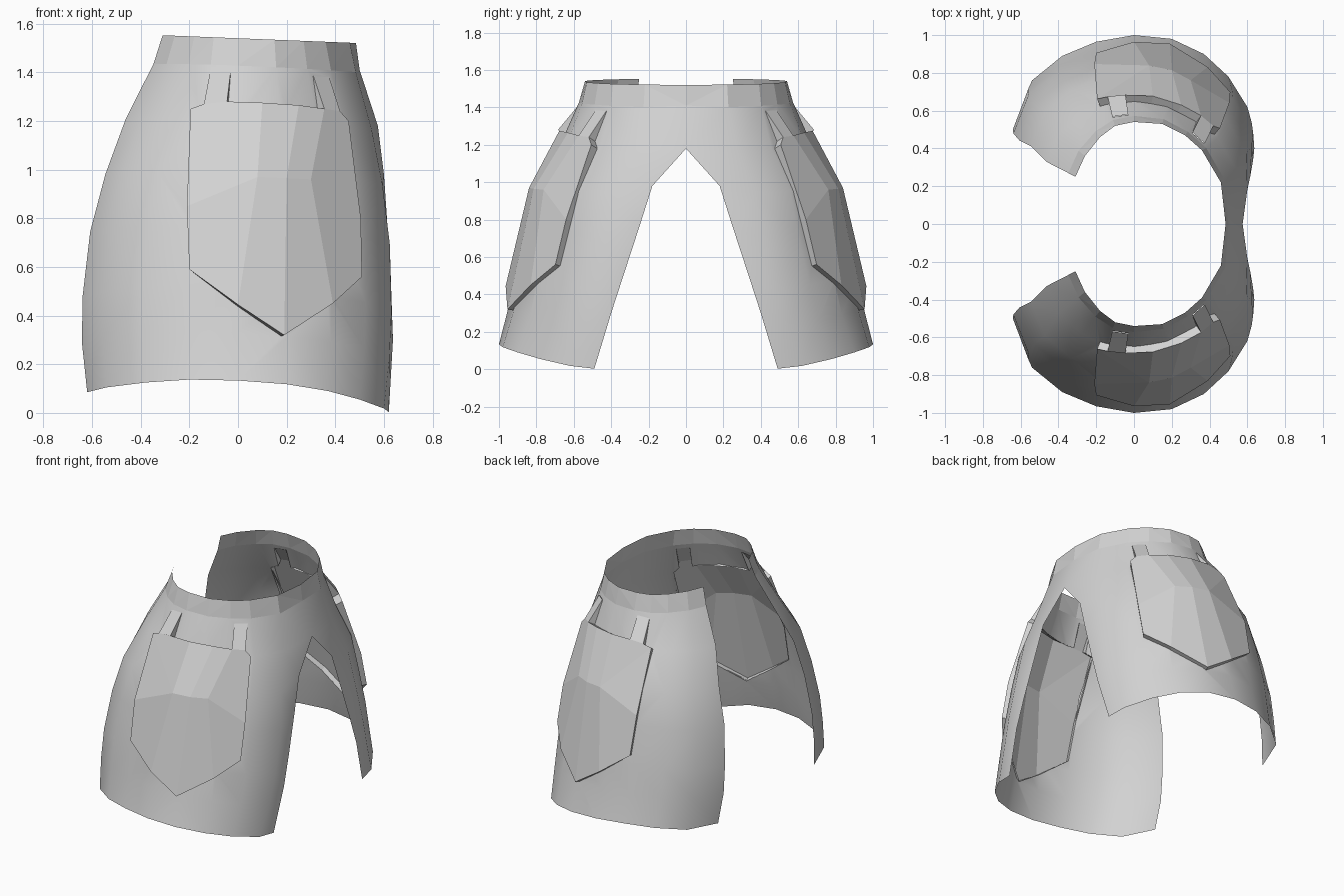
import bpy, bmesh, math
from mathutils import Vector
from mathutils.bvhtree import BVHTree

if "Cube" in bpy.data.objects:
    bpy.data.objects.remove(bpy.data.objects["Cube"])

grey = bpy.data.materials.new("light_grey")
grey.diffuse_color = (0.65, 0.65, 0.65, 1)
grey.use_nodes = True
grey.node_tree.nodes["Principled BSDF"].inputs["Base Color"].default_value = grey.diffuse_color

# Plan curves of one half: waist (x, depth), hem (x, depth, z)
WAIST = [(-.31, .25), (-.26, .36), (-.18, .46), (-.1, .52), (0, .54),
         (.15, .53), (.27, .47), (.36, .39), (.46, .22), (.485, 0)]
HEM = [(-.62, .53, .085), (-.54, .76, .105), (-.38, .89, .125), (-.2, .965, .137),
       (0, 1, .133), (.2, .98, .118), (.37, .9, .09), (.5, .78, .055),
       (.6, .62, .018), (.62, .49, .003)]
# Per row: height fraction, sideways flare, forward flare
ROWS = [(0, 0, 0), (.08, .12, .07), (.235, .49, .28), (.39, .76, .58),
        (.55, .96, .69), (.73, 1.06, .82), (.86, 1.07, .89), (1, 1, 1)]
# Rear column follows the centre line, then the slit
SLIT = [(.485, 0, 1.52), (.5, 0, 1.41), (.575, 0, 1.18), (.6, -.18, .98),
        (.615, -.25, .76), (.63, -.335, .5), (.637, -.4, .3), (.62, -.49, .003)]
LAST = len(ROWS) - 1


def grid_point(k, j):
    if j == len(WAIST) - 1:
        return Vector(SLIT[k])
    (wx, wy), (hx, hy, hz) = WAIST[j], HEM[j]
    t, fx, fy = ROWS[k]
    bulge = .16 * math.sin(math.pi * t) * max(0, (j - 4) / 3)
    wz = 1.54 - .04 * wx
    return Vector((wx + (hx - wx) * (fx + bulge),
                   -(wy + (hy - wy) * (fy - bulge)),
                   wz + (hz - wz) * t))


def shell(k0, k1):
    """Sheet between two rows of the half shell."""
    bm = bmesh.new()
    n = len(WAIST)
    v = [[bm.verts.new(grid_point(k, j)) for j in range(n)] for k in range(k0, k1 + 1)]
    for k in range(k1 - k0):
        for j in range(n - 1):
            bm.faces.new((v[k][j], v[k + 1][j], v[k + 1][j + 1], v[k][j + 1]))
    bmesh.ops.triangulate(bm, faces=bm.faces[:])
    return bm


def finish(bm, name, smooth):
    """Make an object mirrored front to back."""
    me = bpy.data.meshes.new(name)
    bm.to_mesh(me)
    bm.free()
    me.materials.append(grey)
    ob = bpy.data.objects.new(name, me)
    bpy.context.collection.objects.link(ob)
    if smooth:
        bpy.ops.object.select_all(action='DESELECT')
        ob.select_set(True)
        bpy.context.view_layer.objects.active = ob
        bpy.ops.object.shade_smooth_by_angle(angle=math.radians(40))
    mod = ob.modifiers.new("mirror", 'MIRROR')
    mod.use_axis = (False, True, False)
    return ob


# Pocket outline (x, z), clockwise, then three inner ridge points
OUTLINE = [(-.195, 1.25), (-.14, 1.27), (-.045, 1.28), (.1, 1.275), (.25, 1.265),
           (.355, 1.25), (.42, 1.24), (.455, 1.2), (.505, .8), (.51, .56),
           (.39, .45), (.19, .32), (0, .445), (-.2, .59), (-.21, .85)]
RIDGE = [(.08, .97), (.2, .965), (.3, .96)]
PANEL_FACES = [(0, 1, 2, 3, 15), (0, 15, 14), (14, 15, 12, 13), (15, 16, 11, 12),
               (16, 17, 10, 11), (17, 8, 9, 10), (17, 5, 6, 7, 8),
               (3, 4, 16, 15), (4, 5, 17, 16)]
# Straps from the pocket up to the waistband
STRAPS = [[OUTLINE[1], (-.115, 1.4), (-.03, 1.405), OUTLINE[2]],
          [OUTLINE[5], (.31, 1.385), (.375, 1.38), OUTLINE[6]]]

full = shell(0, LAST)
tree = BVHTree.FromBMesh(full)
full.free()


def lift_vector(p):
    """Outward push at a point, square to the flaring hip."""
    height = .003 if p[1] > 1.3 else .032 + .018 * (p[1] - .3)
    return Vector((1.3 * p[0], -.65, .1 + .35 * (p[1] - .3))).normalized() * height


def base_xz(p):
    d = lift_vector(p)
    return (p[0] - d.x, p[1] - d.z)


def base(p):
    x, z = base_xz(p)
    return tree.ray_cast(Vector((x, -5, z)), Vector((0, 1, 0)))[0]


def raised(p):
    return base(p) + lift_vector(p)


def side(a, b, p):
    return (b[0] - a[0]) * (p[1] - a[1]) - (b[1] - a[1]) * (p[0] - a[0])


def cut_hole(bm, poly):
    """Slice the sheet along a convex outline and remove the inside."""
    xs, zs = [p[0] for p in poly], [p[1] for p in poly]
    edges = list(zip(poly, poly[1:] + poly[:1]))
    for a, b in edges:
        faces = [f for f in bm.faces
                 if max(v.co.x for v in f.verts) > min(xs)
                 and min(v.co.x for v in f.verts) < max(xs)
                 and max(v.co.z for v in f.verts) > min(zs)
                 and min(v.co.z for v in f.verts) < max(zs)]
        geom = set(faces)
        for f in faces:
            geom.update(f.edges)
            geom.update(f.verts)
        bmesh.ops.bisect_plane(bm, geom=list(geom), dist=1e-5,
                               plane_co=(a[0], 0, a[1]),
                               plane_no=(b[1] - a[1], 0, a[0] - b[0]))
    inside = []
    for f in bm.faces:
        c = f.calc_center_median()
        if all(side(a, b, (c.x, c.z)) < 0 for a, b in edges):
            inside.append(f)
    bmesh.ops.delete(bm, geom=inside, context='FACES')


def wall(bm, a, b):
    """Side wall from the raised edge down into the sheet."""
    sunk = [base(p) - lift_vector(p).normalized() * .004 for p in (b, a)]
    bm.faces.new([bm.verts.new(p) for p in [raised(a), raised(b)] + sunk])


# Waistband
finish(shell(0, 1), "waistband", False)

# Hip plate with openings behind pocket and straps
skirt = shell(1, LAST)
for poly in [OUTLINE] + STRAPS:
    cut_hole(skirt, [base_xz(p) for p in poly])
bmesh.ops.dissolve_limit(skirt, angle_limit=.003, verts=skirt.verts[:], edges=skirt.edges[:])
finish(skirt, "hip_plate", True)

# Raised faceted pocket panel with its walls
panel = bmesh.new()
pv = [panel.verts.new(raised(p)) for p in OUTLINE + RIDGE]
for f in PANEL_FACES:
    panel.faces.new([pv[i] for i in reversed(f)])
for i, a in enumerate(OUTLINE):
    if i not in (1, 5):
        wall(panel, a, OUTLINE[(i + 1) % len(OUTLINE)])
finish(panel, "pocket_panel", False)

# Straps
straps = bmesh.new()
for s in STRAPS:
    straps.faces.new([straps.verts.new(raised(p)) for p in reversed(s)])
    wall(straps, s[0], s[1])
    wall(straps, s[2], s[3])
finish(straps, "pocket_straps", False)
